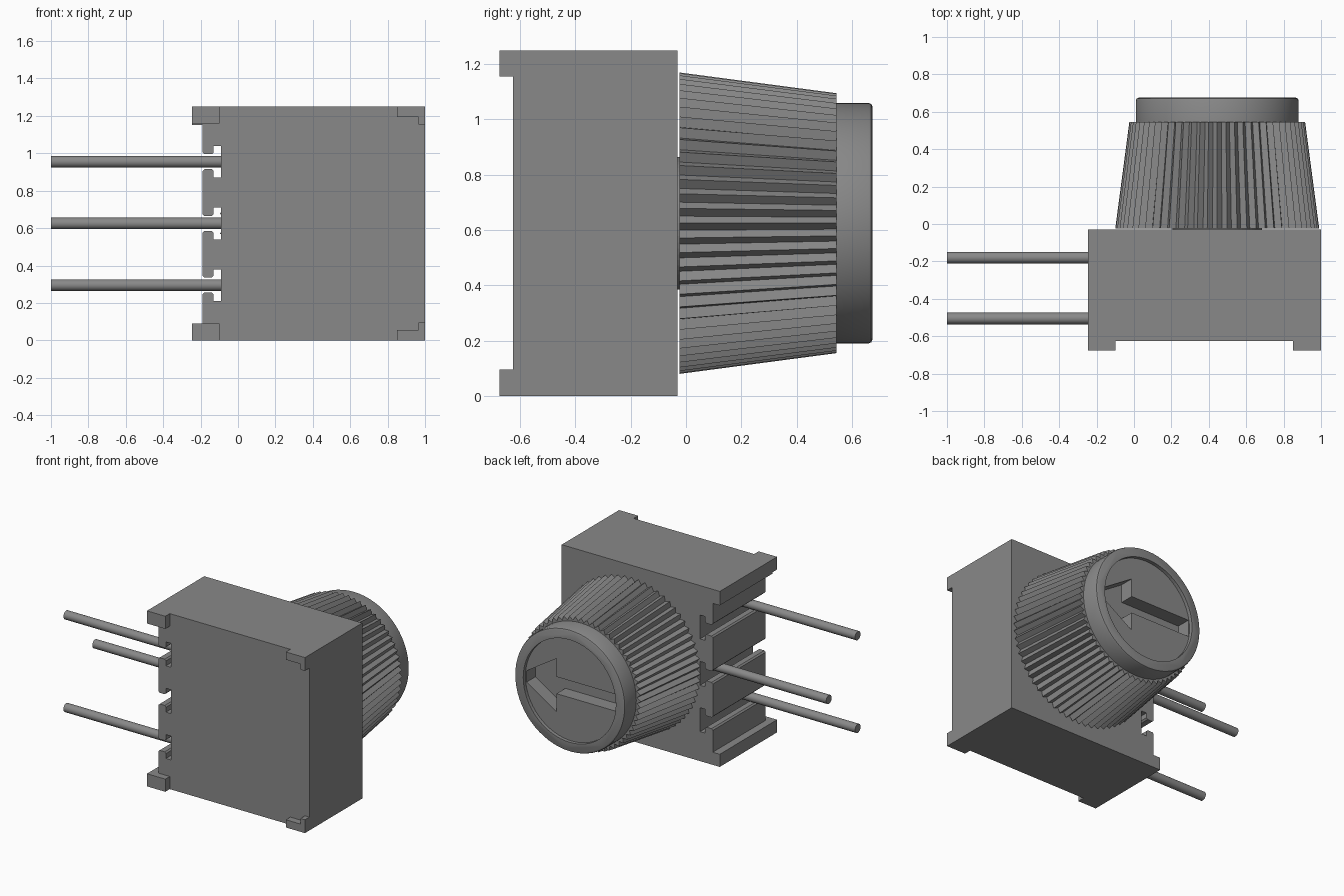
import bpy, bmesh
from math import sin, cos, tau, radians
from mathutils import Matrix

old = bpy.data.objects.get("Cube")
if old:
    bpy.data.objects.remove(old)

grey = bpy.data.materials.new("plain grey")
grey.use_nodes = True
colour = (0.25, 0.25, 0.25, 1)
grey.diffuse_color = colour
grey.node_tree.nodes["Principled BSDF"].inputs["Base Color"].default_value = colour


def finish(name, bm, smooth=False):
    bmesh.ops.recalc_face_normals(bm, faces=bm.faces[:])
    mesh = bpy.data.meshes.new(name)
    bm.to_mesh(mesh)
    bm.free()
    mesh.materials.append(grey)
    ob = bpy.data.objects.new(name, mesh)
    bpy.context.collection.objects.link(ob)
    if smooth:
        bpy.ops.object.select_all(action="DESELECT")
        ob.select_set(True)
        bpy.context.view_layer.objects.active = ob
        bpy.ops.object.shade_smooth_by_angle(angle=radians(35))
    return ob


def loft(name, rings, smooth=False):
    """Joins (y, outline of x,z points) rings and caps both ends."""
    bm = bmesh.new()
    loops = [[bm.verts.new((x, y, z)) for x, z in pts] for y, pts in rings]
    for a, b in zip(loops, loops[1:]):
        for i in range(len(a)):
            j = (i + 1) % len(a)
            bm.faces.new((a[i], a[j], b[j], b[i]))
    bm.faces.new(loops[0])
    bm.faces.new(loops[-1])
    return finish(name, bm, smooth)


def prism(name, pts, y0, y1):
    return loft(name, [(y0, pts), (y1, pts)])


CX, CZ = 0.445, 0.625
H = 1.25
PINS = (0.955, 0.625, 0.295)


def circle(r, n=64):
    return [(CX + r * cos(tau * i / n), CZ + r * sin(tau * i / n)) for i in range(n)]


# Housing with side flanges and three T-shaped slots
half_slot = [(-.19, .05), (-.18, .04), (-.14, .04), (-.13, .05), (-.13, .085), (-.09, .085)]
outline = [(1, 0), (1, H), (-.245, H), (-.245, 1.15), (-.19, 1.15)]
for z in PINS:
    outline += [(x, z + d) for x, d in half_slot]
    outline += [(x, z - d) for x, d in reversed(half_slot)]
outline += [(-.19, .09), (-.245, .09), (-.245, 0)]
prism("housing", outline, -0.625, -0.03)

# Corner feet on the front face
left_foot = [(-.245, 0), (-.1, 0), (-.1, .09), (-.245, .09)]
right_foot = [(.85, 0), (1, 0), (1, .095), (.965, .095), (.965, .055), (.85, .055)]
for side, pts in (("left", left_foot), ("right", right_foot)):
    prism(side + "_lower_foot", pts, -0.675, -0.625)
    prism(side + "_upper_foot", [(x, H - z) for x, z in pts], -0.675, -0.625)

# Terminal pins
for name, z, y in zip(("upper", "middle", "lower"), PINS, (-.505, -.18, -.505)):
    bm = bmesh.new()
    place = Matrix.Translation((-.545, y, z)) @ Matrix.Rotation(tau / 4, 4, "Y")
    bmesh.ops.create_cone(bm, cap_ends=True, segments=24, radius1=.031, radius2=.031,
                          depth=.91, matrix=place)
    finish(name + "_pin", bm, True)

# Neck and serrated skirt of the knob
prism("knob_neck", circle(.24), -0.04, -0.01)
TEETH = 64


def serrated(r):
    pts = []
    for i in range(TEETH * 2):
        a = tau * i / (TEETH * 2)
        s = r if i % 2 == 0 else r - .028
        pts.append((CX + s * cos(a), CZ + s * sin(a)))
    return pts


loft("knob_skirt", [(-.023, serrated(.545)), (.545, serrated(.47))])

# Knob cap with rounded rim
cap = loft("knob_cap", [(.53, circle(.435)), (.66, circle(.435)), (.67, circle(.431)),
                        (.675, circle(.42))], True)

# Dished face and engraved arrow
dish = prism("dish_cutter", circle(.365), .65, .75)
arrow = [(-.355, -.06), (.12, -.06), (.12, -.19), (.355, -.04),
         (.355, .04), (.12, .19), (.12, .06), (-.355, .06)]
groove = prism("arrow_cutter", [(CX + x, CZ + z) for x, z in arrow], .55, .7)
for cutter in (dish, groove):
    cutter.hide_render = True
    cutter.hide_viewport = True
    cutter.display_type = "WIRE"
    mod = cap.modifiers.new(cutter.name, "BOOLEAN")
    mod.operation = "DIFFERENCE"
    mod.solver = "EXACT"
    mod.object = cutter
